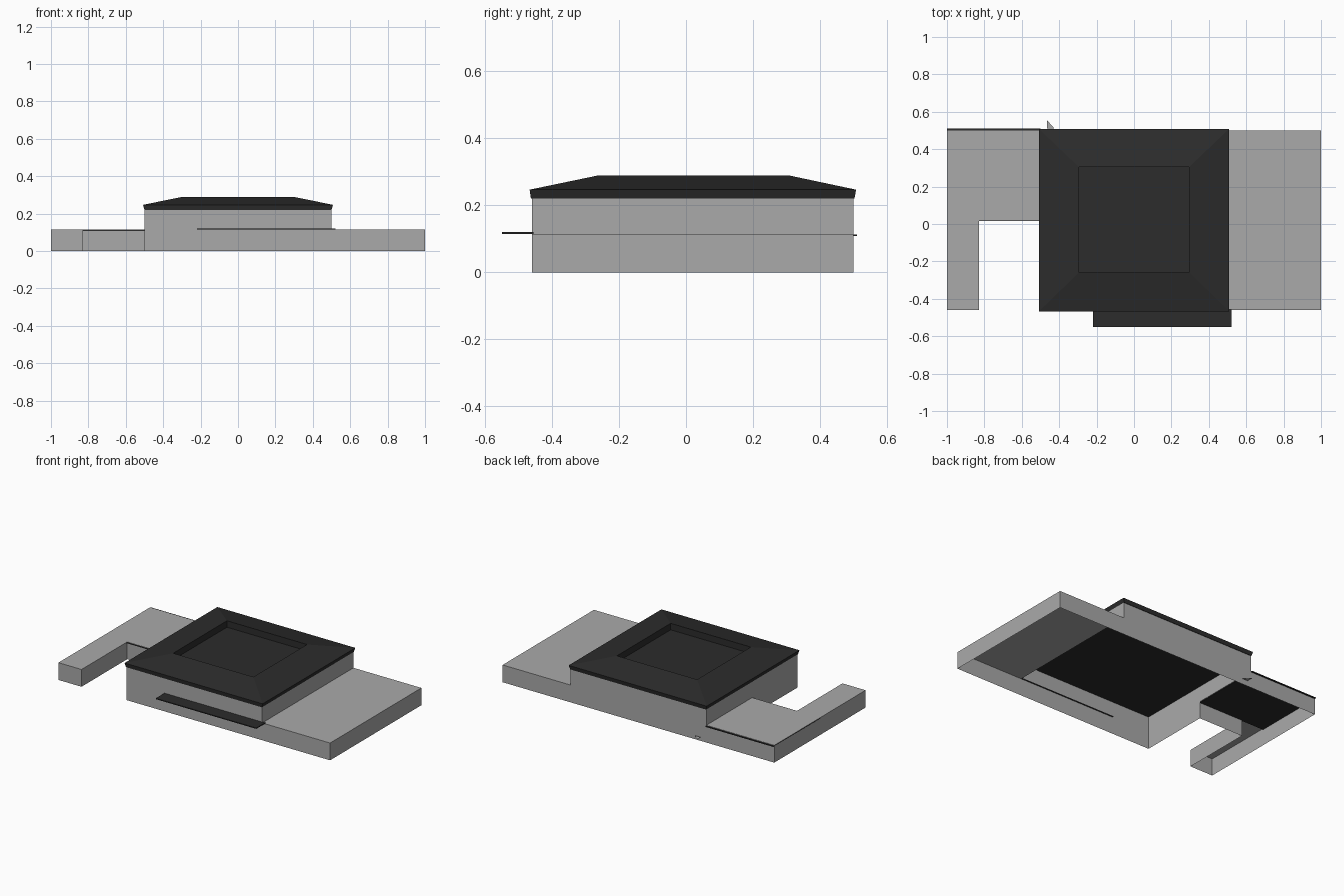
import bpy, bmesh

if "Cube" in bpy.data.objects:
    bpy.data.objects.remove(bpy.data.objects["Cube"])


def material(name, value):
    m = bpy.data.materials.new(name)
    m.diffuse_color = (value, value, value, 1)
    m.use_nodes = True
    m.node_tree.nodes["Principled BSDF"].inputs["Base Color"].default_value = m.diffuse_color
    return m


GREY = material("concrete grey", 0.40)
DARK = material("roof charcoal", 0.025)


def finish(name, bm, mat):
    bmesh.ops.recalc_face_normals(bm, faces=bm.faces)
    me = bpy.data.meshes.new(name)
    bm.to_mesh(me)
    bm.free()
    me.materials.append(mat)
    ob = bpy.data.objects.new(name, me)
    bpy.context.collection.objects.link(ob)
    return ob


def rect(x0, x1, y0, y1):
    return [(x0, y0), (x1, y0), (x1, y1), (x0, y1)]


def loft(name, rings, mat, cap_start=False, cap_end=False):
    """Join outline rings, given as (points, height), with optional end faces."""
    bm = bmesh.new()
    loops = [[bm.verts.new((x, y, z)) for x, y in pts] for pts, z in rings]
    for a, b in zip(loops, loops[1:]):
        for i in range(len(a)):
            j = (i + 1) % len(a)
            bm.faces.new((a[i], a[j], b[j], b[i]))
    if cap_start:
        bm.faces.new(loops[0])
    if cap_end:
        bm.faces.new(loops[-1])
    return finish(name, bm, mat)


def box(name, x0, x1, y0, y1, z0, z1, mat):
    r = rect(x0, x1, y0, y1)
    return loft(name, [(r, z0), (r, z1)], mat, True, True)


def sheet(name, pts, z, mat):
    bm = bmesh.new()
    bm.faces.new([bm.verts.new((x, y, z)) for x, y in pts])
    return finish(name, bm, mat)


FRONT, BACK, LOW, HIGH = -0.46, 0.50, 0.115, 0.222

# Ground floor walls around the whole footprint, open underneath
footprint = [(-1, FRONT), (-0.83, FRONT), (-0.83, 0.02), (-0.5, 0.02),
             (-0.5, FRONT), (1, FRONT), (1, BACK), (-1, BACK)]
loft("ground_floor_walls", [(footprint, 0), (footprint, LOW)], GREY)

# Upper walls of the central block
block = rect(-0.5, 0.5, FRONT, BACK)
loft("upper_walls", [(block, LOW), (block, HIGH)], GREY)

# Flat tops of the two wings
sheet("right_wing_top", rect(0.5, 1, FRONT, BACK), LOW, GREY)
sheet("left_wing_top", [(-1, FRONT), (-0.83, FRONT), (-0.83, 0.02),
                        (-0.5, 0.02), (-0.5, BACK), (-1, BACK)], LOW, GREY)

# Dark slab showing as a thin edge below the left wing top
box("left_wing_slab", -1, -0.5, 0.015, 0.51, 0.108, 0.113, DARK)

# Main roof: flared rim, sloping sides and sunken centre
well = rect(-0.295, 0.295, -0.26, 0.305)
loft("main_roof", [(rect(-0.5, 0.5, -0.463, 0.503), 0.22),
                   (rect(-0.508, 0.508, -0.467, 0.508), 0.247),
                   (well, 0.29), (well, 0.247)], DARK, True, True)

# Thin front canopy
box("front_canopy", -0.22, 0.52, -0.55, -0.455, 0.115, 0.121, DARK)

# Small loose shard behind the left corner
sheet("loose_shard", [(-0.465, 0.555), (-0.465, 0.51), (-0.425, 0.51)], 0.03, GREY)
